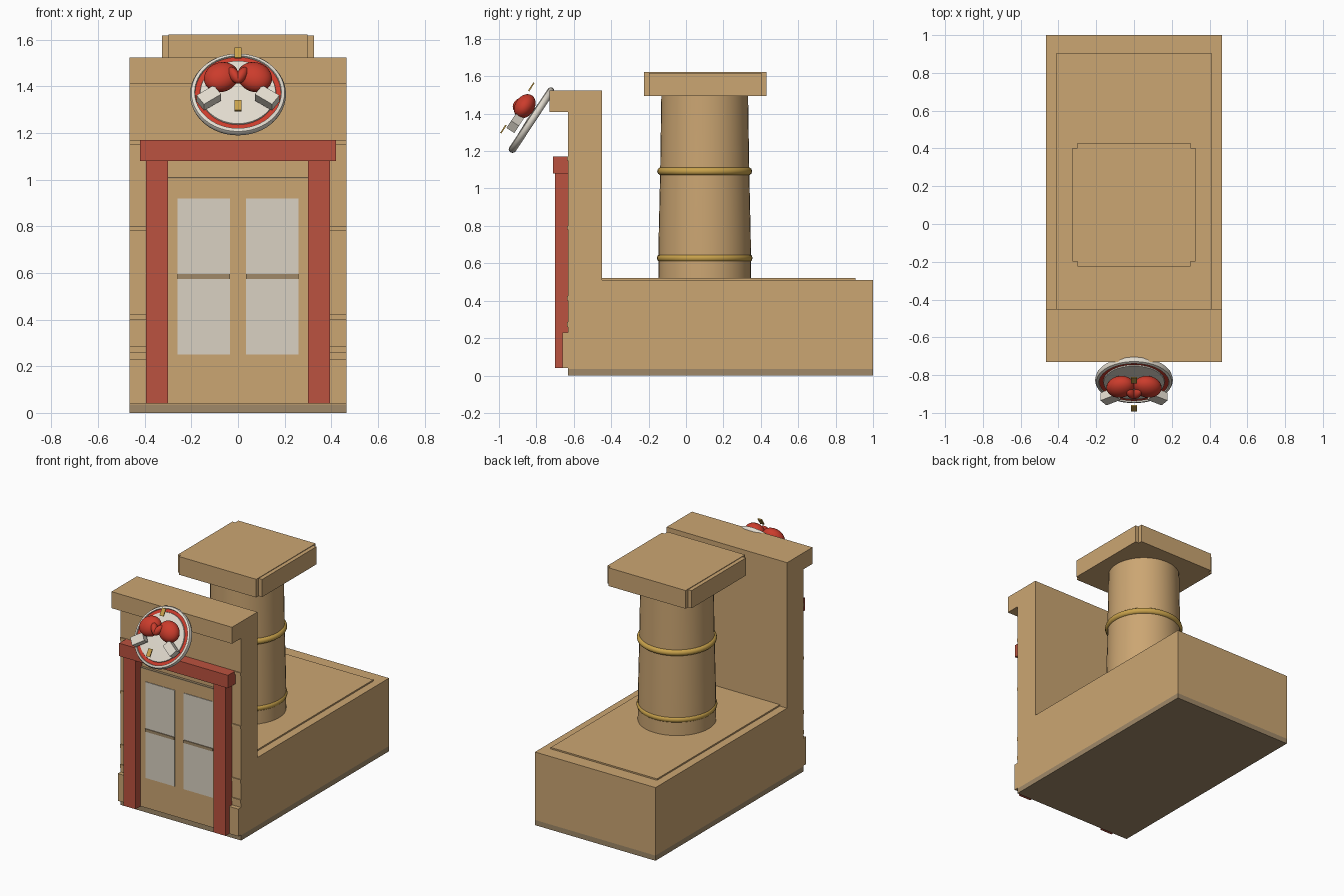
import bpy, bmesh, math
from mathutils import Matrix, Vector

cube = bpy.data.objects.get("Cube")
if cube:
    bpy.data.objects.remove(cube, do_unlink=True)


def material(name, r, g, b):
    m = bpy.data.materials.new(name)
    m.use_nodes = True
    m.diffuse_color = (r, g, b, 1)
    m.node_tree.nodes["Principled BSDF"].inputs["Base Color"].default_value = (r, g, b, 1)
    return m


TAN = material("tan plaster", 0.60, 0.38, 0.17)
BROWN = material("dull brown", 0.35, 0.25, 0.14)
BRICK = material("brick red", 0.50, 0.085, 0.05)
GLASS = material("pale glass", 0.70, 0.64, 0.54)
CREAM = material("cream white", 0.76, 0.71, 0.62)
RED = material("glove red", 0.60, 0.045, 0.025)
GOLD = material("gold", 0.58, 0.36, 0.07)


def finish(name, bm, mats, matrix=None, smooth=False):
    bmesh.ops.recalc_face_normals(bm, faces=bm.faces)
    mesh = bpy.data.meshes.new(name)
    bm.to_mesh(mesh)
    bm.free()
    for m in mats:
        mesh.materials.append(m)
    ob = bpy.data.objects.new(name, mesh)
    bpy.context.collection.objects.link(ob)
    if matrix:
        ob.matrix_world = matrix
    if smooth:
        bpy.ops.object.select_all(action='DESELECT')
        ob.select_set(True)
        bpy.context.view_layer.objects.active = ob
        bpy.ops.object.shade_smooth_by_angle(angle=math.radians(40))
    return ob


def box(name, mat, x, y, z, matrix=None):
    """Box from (low, high) ranges on each axis."""
    bm = bmesh.new()
    bmesh.ops.create_cube(bm, size=1)
    for v in bm.verts:
        v.co = Vector([(lo + hi) / 2 + c * (hi - lo) for c, (lo, hi) in zip(v.co, (x, y, z))])
    return finish(name, bm, [mat], matrix)


def lathe(name, mats, profile, matrix, steps=40, closed=False, rule=None):
    """Spin (radius, height) points around local z."""
    bm = bmesh.new()
    vs = [bm.verts.new((r, 0, h)) for r, h in profile]
    pairs = list(zip(vs, vs[1:])) + ([(vs[-1], vs[0])] if closed else [])
    es = [bm.edges.new(p) for p in pairs]
    bmesh.ops.spin(bm, geom=vs + es, cent=(0, 0, 0), axis=(0, 0, 1),
                   angle=math.tau, steps=steps, use_duplicate=False)
    bmesh.ops.remove_doubles(bm, verts=bm.verts, dist=0.0002)
    if rule:
        for f in bm.faces:
            f.material_index = rule(f.calc_center_median())
    return finish(name, bm, mats, matrix, True)


def ball(name, mat, size, matrix):
    bm = bmesh.new()
    bmesh.ops.create_uvsphere(bm, u_segments=24, v_segments=14, radius=1)
    bmesh.ops.scale(bm, vec=size, verts=bm.verts)
    return finish(name, bm, [mat], matrix, True)


# Building shell: L-shaped side profile plus plinth and roof panel
W = 0.465
box("plinth", BROWN, (-W, W), (-0.63, 1), (0, 0.036))
bm = bmesh.new()
outline = [(-0.63, 0.036), (1, 0.036), (1, 0.51), (-0.45, 0.51), (-0.45, 1.525),
           (-0.73, 1.525), (-0.73, 1.41), (-0.63, 1.41)]
face = bm.faces.new([bm.verts.new((-W, y, z)) for y, z in outline])
side = bmesh.ops.extrude_face_region(bm, geom=[face])["geom"]
bmesh.ops.translate(bm, vec=(2 * W, 0, 0), verts=[g for g in side if isinstance(g, bmesh.types.BMVert)])
finish("building_shell", bm, [TAN])
box("roof_panel", TAN, (-0.41, 0.41), (-0.45, 0.905), (0.5, 0.52))

# Facade corner blocks and thin bands, door frame posts, windows
for s, label in ((1, "left"), (-1, "right")):
    def span(a, b):
        return tuple(sorted((s * a, s * b)))
    box(label + "_corner_block", TAN, span(0.39, W), (-0.66, -0.62), (0.04, 0.23))
    for lo, hi in ((0.26, 0.285), (0.40, 0.425), (0.78, 0.80), (1.15, 1.17)):
        box(label + "_corner_band", TAN, span(0.39, W), (-0.637, -0.62), (lo, hi))
    box(label + "_door_post", BRICK, span(0.30, 0.395), (-0.70, -0.62), (0.04, 1.08))
    box(label + "_window", GLASS, span(0.035, 0.26), (-0.649, -0.643), (0.25, 0.92))
    box(label + "_window_bar", BROWN, span(0.035, 0.26), (-0.654, -0.646), (0.575, 0.595))
box("door", TAN, (-0.3, 0.3), (-0.645, -0.62), (0.04, 1.005))
box("door_top_strip", BROWN, (-0.3, 0.3), (-0.648, -0.62), (1.005, 1.012))
box("lintel", BRICK, (-0.42, 0.42), (-0.71, -0.62), (1.08, 1.17))

# Chimney: tapered shaft, gold rings, cap with notched corners
axis = Matrix.Translation((0, 0.1, 0))
lathe("chimney_shaft", [TAN],
      [(0, 0.5), (0.248, 0.5), (0.246, 0.75), (0.238, 1.1), (0.232, 1.5), (0, 1.5)], axis)
for name, z, r in (("lower_ring", 0.628, 0.234), ("upper_ring", 1.092, 0.232)):
    ring = [(r + 0.022 * math.cos(a), z + 0.022 * math.sin(a))
            for a in (i * math.tau / 10 for i in range(10))]
    lathe(name, [GOLD], ring, axis, closed=True)
box("chimney_cap", TAN, (-0.325, 0.325), (-0.198, 0.403), (1.495, 1.618))
box("chimney_cap_core", TAN, (-0.298, 0.298), (-0.225, 0.43), (1.495, 1.622))

# Round sign tilted upward, built in its own frame
SIGN = Matrix.Translation((0, -0.825, 1.365)) @ Matrix.Rotation(math.radians(56.6), 4, 'X')


def on_sign(x, y, z, turn=0):
    return SIGN @ Matrix.Translation((x, y, z)) @ Matrix.Rotation(math.radians(turn), 4, 'Z')


lathe("sign_disc", [CREAM, RED],
      [(0, -0.02), (0.19, -0.02), (0.203, -0.01), (0.206, 0.003), (0.2, 0.016), (0.186, 0.02),
       (0.184, 0.012), (0.163, 0.012), (0.161, 0.018), (0, 0.024)], SIGN, 48,
      rule=lambda c: int(0.164 < c.xy.length < 0.182 and c.z > 0))
for s, label in ((1, "left"), (-1, "right")):
    ball(label + "_glove", RED, (0.077, 0.067, 0.052), on_sign(s * 0.072, 0.042, 0.072, s * -30))
    ball(label + "_thumb", RED, (0.022, 0.042, 0.026), on_sign(s * 0.016, 0.03, 0.105, s * -28))
    box(label + "_cuff", CREAM, (-0.045, 0.045), (-0.028, 0.028), (-0.025, 0.025),
        on_sign(s * 0.125, -0.06, 0.065, s * -35))
for name, y in (("upper_gold_bar", 0.148), ("lower_gold_bar", -0.123)):
    box(name, GOLD, (-0.015, 0.015), (-0.026, 0.026), (-0.004, 0.004), on_sign(0, y, 0.1))
